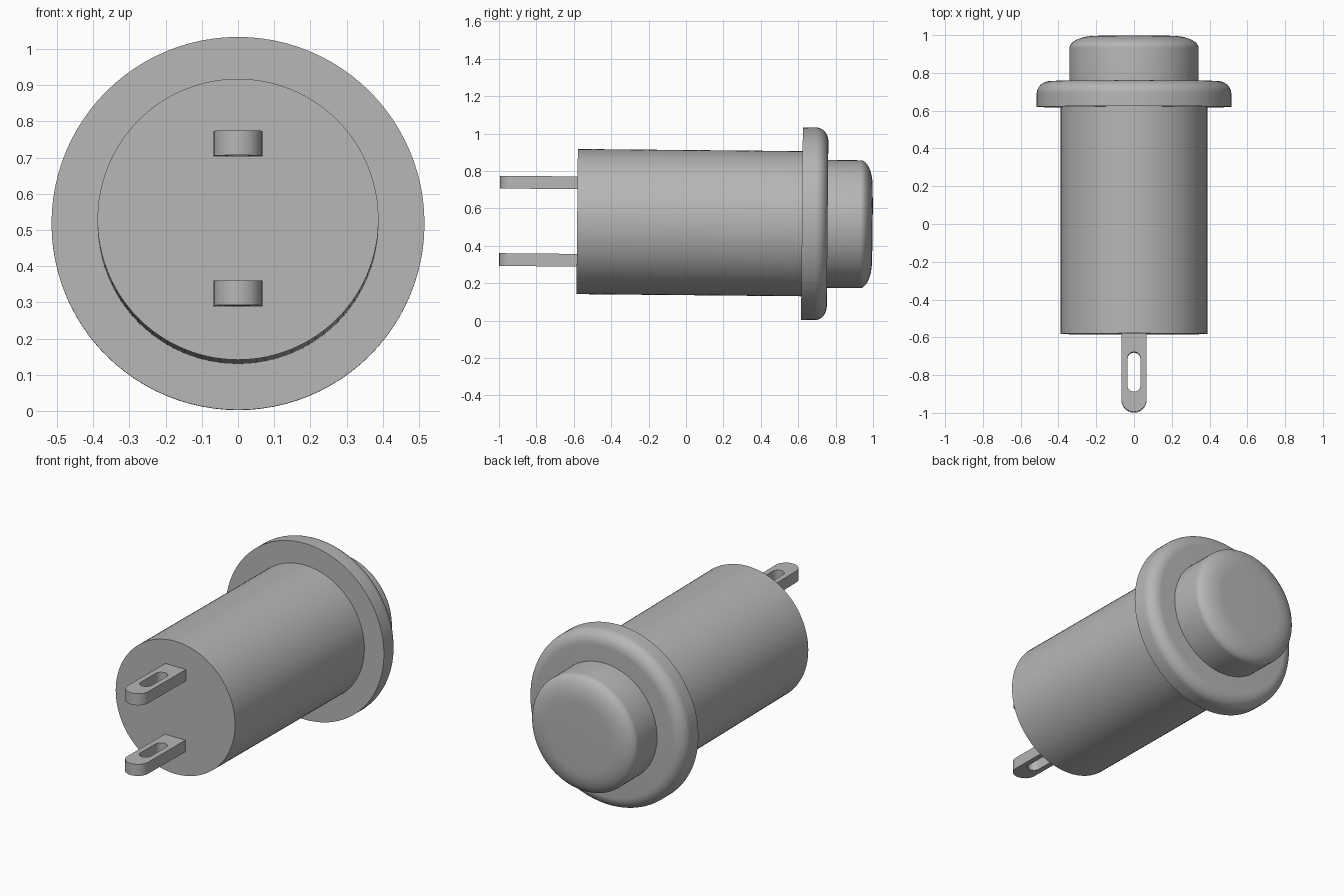
import bpy, bmesh, math

if "Cube" in bpy.data.objects:
    bpy.data.objects.remove(bpy.data.objects["Cube"])

TILT = -0.0095       # the axis dips slightly towards the back
AXIS_Z = 0.524       # axis height at the origin
SEG = 96

grey = bpy.data.materials.new("plain_grey")
grey.diffuse_color = (0.47, 0.47, 0.47, 1)
grey.use_nodes = True
grey.node_tree.nodes["Principled BSDF"].inputs["Base Color"].default_value = grey.diffuse_color


def finish(name, bm):
    """Turn a bmesh laid along y into a placed, shaded object."""
    bmesh.ops.recalc_face_normals(bm, faces=bm.faces)
    mesh = bpy.data.meshes.new(name)
    bm.to_mesh(mesh)
    bm.free()
    mesh.materials.append(grey)
    ob = bpy.data.objects.new(name, mesh)
    bpy.context.collection.objects.link(ob)
    ob.location.z = AXIS_Z
    ob.rotation_euler.x = TILT
    bpy.ops.object.select_all(action='DESELECT')
    ob.select_set(True)
    bpy.context.view_layer.objects.active = ob
    bpy.ops.object.shade_smooth_by_angle(angle=math.radians(35))
    return ob


def turned(name, profile):
    """Revolve (radius, y) points around the y axis and cap both ends."""
    bm = bmesh.new()
    rings = []
    for r, y in profile:
        rings.append([bm.verts.new((r * math.cos(a), y, r * math.sin(a)))
                      for a in (2 * math.pi * i / SEG for i in range(SEG))])
    for lo, hi in zip(rings, rings[1:]):
        for i in range(SEG):
            j = (i + 1) % SEG
            bm.faces.new((lo[i], lo[j], hi[j], hi[i]))
    bm.faces.new(rings[0])
    bm.faces.new(rings[-1])
    return finish(name, bm)


def rounded(r, y, rx, ry, steps=10):
    """Quarter ellipse from the side wall (radius r) to the end face (at y)."""
    arc = [math.pi / 2 * i / steps for i in range(steps + 1)]
    return [(r - rx + rx * math.cos(a), y - ry + ry * math.sin(a)) for a in arc]


def terminal(name, z):
    """Flat solder tab with a rounded tip and a long slot."""
    n, half, thick = 12, 0.067, 0.034
    tip, slot_r, slot_a, slot_b, base = -0.997, 0.035, -0.855, -0.715, -0.56
    arc = [math.pi * i / n for i in range(n + 1)]
    # Outer and slot outlines share a point count so they pair up
    outer = [(-half * math.cos(a), tip + half - half * math.sin(a)) for a in arc]
    outer += [(half - 2 * half * i / n, base) for i in range(n + 1)]
    inner = [(-slot_r * math.cos(a), slot_a - slot_r * math.sin(a)) for a in arc]
    inner += [(slot_r * math.cos(a), slot_b + slot_r * math.sin(a)) for a in arc]
    bm = bmesh.new()
    loops = [[bm.verts.new((x, y, z + s * thick)) for x, y in pts]
             for pts, s in ((outer, -1), (outer, 1), (inner, 1), (inner, -1))]
    count = len(outer)
    for k in range(4):
        a, b = loops[k], loops[(k + 1) % 4]
        for i in range(count):
            j = (i + 1) % count
            bm.faces.new((a[i], a[j], b[j], b[i]))
    return finish(name, bm)


# Main barrel
turned("barrel", [(0.388, -0.582), (0.388, 0.63)])

# Mounting flange with a rounded outer rim
turned("flange", [(0.515, 0.62)] + rounded(0.515, 0.757, 0.075, 0.065))

# Push button with a softly domed edge
turned("button", [(0.342, 0.74)] + rounded(0.342, 0.996, 0.14, 0.065, 14)
       + [(0.1, 0.998)])

# Pair of solder terminals
for label, offset in (("upper_terminal", 0.207), ("lower_terminal", -0.207)):
    terminal(label, offset)
